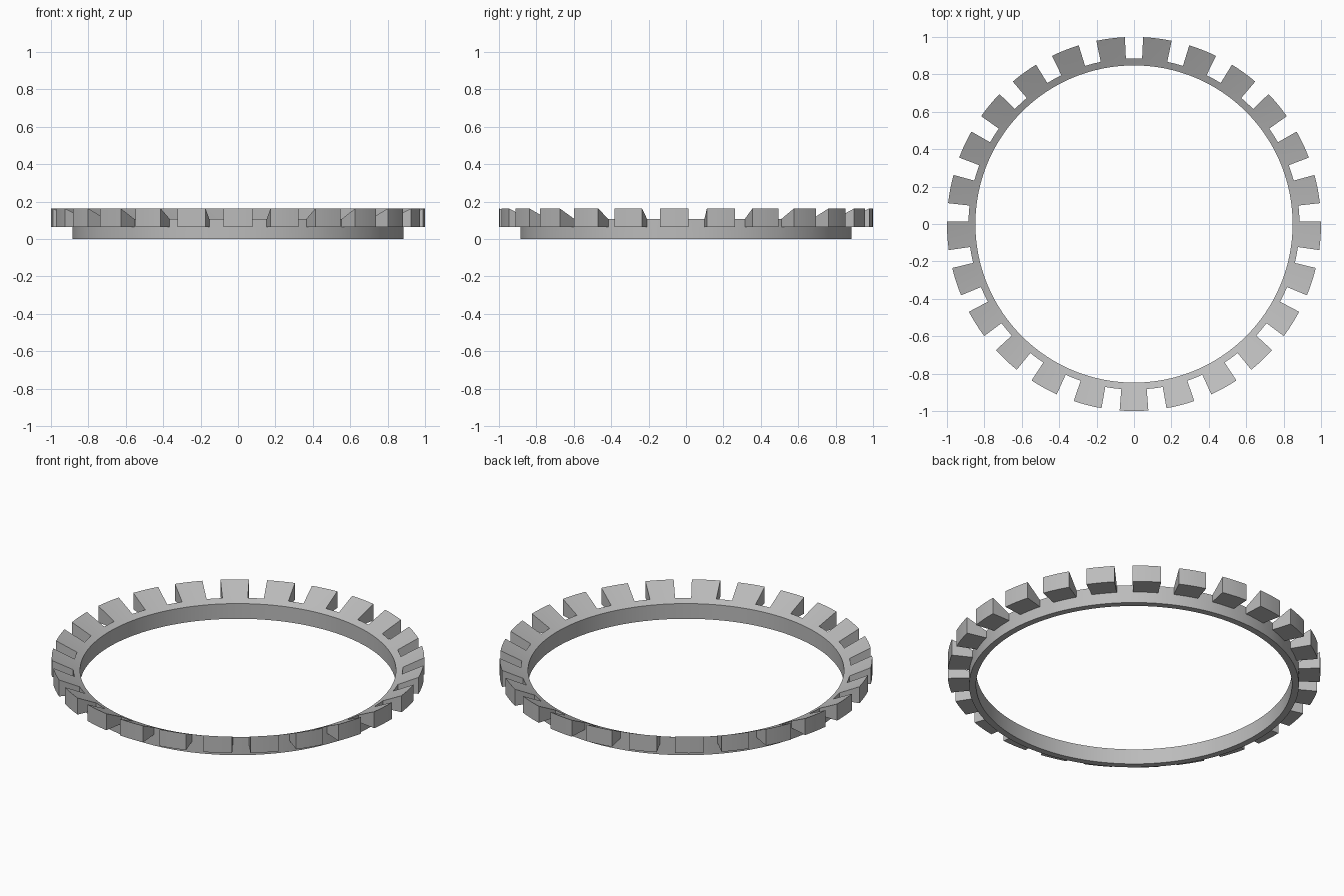
import bpy, bmesh, math

cube = bpy.data.objects.get("Cube")
if cube:
    bpy.data.objects.remove(cube, do_unlink=True)

TEETH = 25
HALF_TOOTH = math.radians(4.4)
PITCH = 2 * math.pi / TEETH
R_IN, R_RING, R_TIP = 0.848, 0.885, 1.0
Z_TOOTH, Z_IN, Z_RING, Z_TIP = 0.065, 0.09, 0.107, 0.163

# Cross-section of the ring, then the tooth section that grows from its outer wall
ring = [(R_IN, 0), (R_RING, 0), (R_RING, Z_TOOTH), (R_RING, Z_RING), (R_IN, Z_IN)]
tooth = [(R_RING, Z_TOOTH), (R_TIP, Z_TOOTH), (R_TIP, Z_TIP), (R_RING, Z_RING)]

bm = bmesh.new()


def column(profile, angle):
    return [bm.verts.new((r * math.cos(angle), r * math.sin(angle), z)) for r, z in profile]


def sweep(profile, a, b, skip):
    """Skin a closed profile between two angles, leaving out one side."""
    first, last = column(profile, a), column(profile, b)
    n = len(profile)
    for i in range(n):
        if i != skip:
            j = (i + 1) % n
            bm.faces.new((first[i], last[i], last[j], first[j]))
    return first, last


for k in range(TEETH):
    centre = -math.pi / 2 + k * PITCH
    start, end = centre - HALF_TOOTH, centre + HALF_TOOTH
    # Tooth sector: the ring wall is open where the tooth joins it
    steps = 4
    for s in range(steps):
        a = start + (end - start) * s / steps
        b = start + (end - start) * (s + 1) / steps
        sweep(ring, a, b, 2)
        first, last = sweep(tooth, a, b, 3)
        if s == 0:
            bm.faces.new(first)
        if s == steps - 1:
            bm.faces.new(last)
    # Plain gap sector
    gap = PITCH - 2 * HALF_TOOTH
    for s in range(2):
        sweep(ring, end + gap * s / 2, end + gap * (s + 1) / 2, None)

bmesh.ops.remove_doubles(bm, verts=bm.verts[:], dist=0.0005)
bmesh.ops.recalc_face_normals(bm, faces=bm.faces[:])
mesh = bpy.data.meshes.new("toothed_ring")
bm.to_mesh(mesh)
bm.free()

# Plain grey material
grey = bpy.data.materials.new("light_grey")
grey.use_nodes = True
colour = (0.5, 0.5, 0.5, 1)
grey.diffuse_color = colour
grey.node_tree.nodes["Principled BSDF"].inputs["Base Color"].default_value = colour
mesh.materials.append(grey)

obj = bpy.data.objects.new("toothed_ring", mesh)
bpy.context.collection.objects.link(obj)
bpy.ops.object.select_all(action="DESELECT")
obj.select_set(True)
bpy.context.view_layer.objects.active = obj
bpy.ops.object.shade_smooth_by_angle(angle=math.radians(20))
